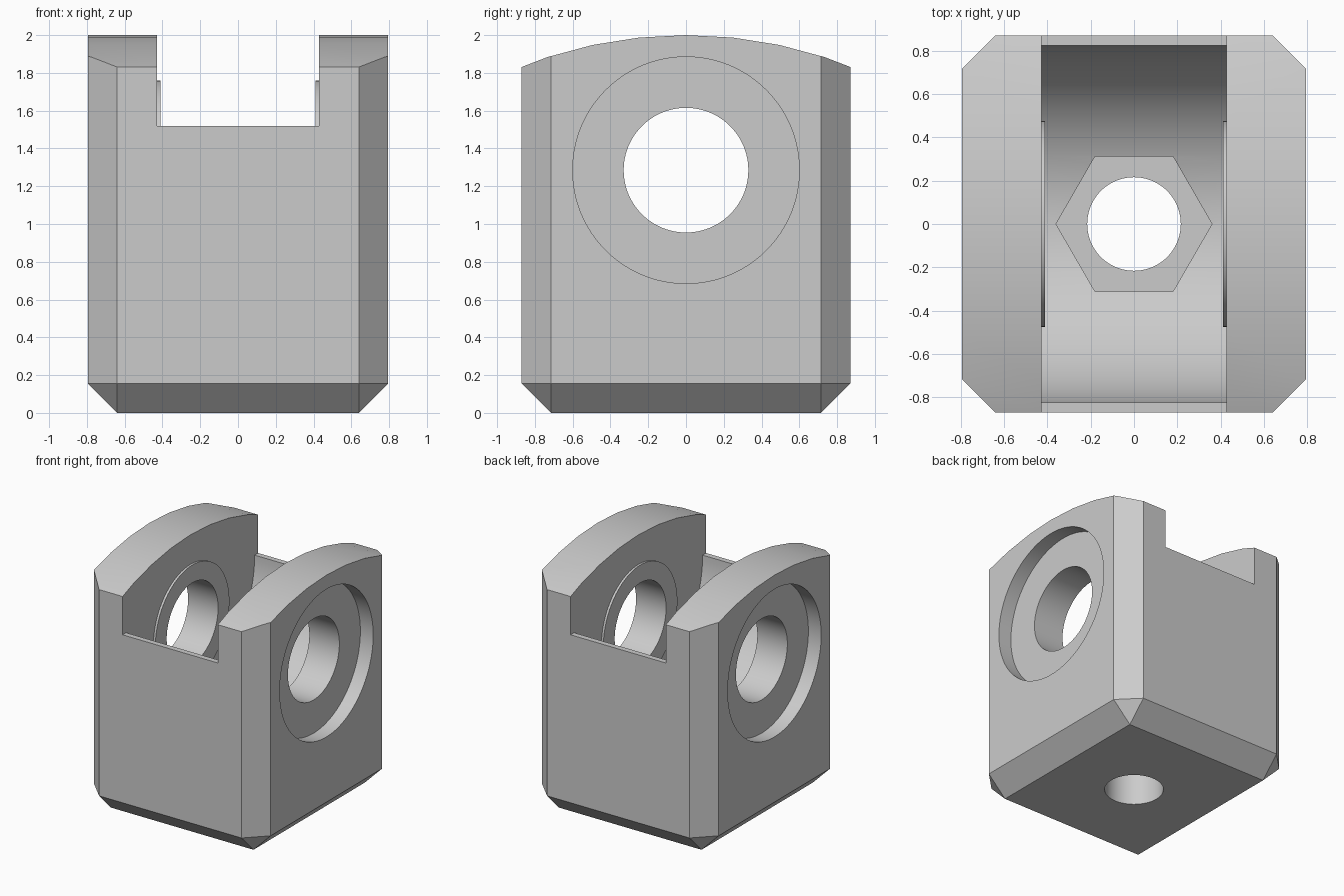
import bpy
import bmesh
import math
from mathutils import Matrix

cube = bpy.data.objects.get("Cube")
if cube:
    bpy.data.objects.remove(cube, do_unlink=True)

HALF_X, HALF_Y, CHAMFER = 0.795, 0.87, 0.155
AXLE_Z = 1.285
SLOT_X = 0.428
LIP_Z, LIP_Y = 1.52, 0.825

grey = bpy.data.materials.new("light_grey")
grey.use_nodes = True
COLOUR = (0.6, 0.6, 0.6, 1)
grey.diffuse_color = COLOUR
grey.node_tree.nodes["Principled BSDF"].inputs["Base Color"].default_value = COLOUR


def make_object(name, bm):
    bmesh.ops.recalc_face_normals(bm, faces=bm.faces)
    mesh = bpy.data.meshes.new(name)
    bm.to_mesh(mesh)
    bm.free()
    mesh.materials.append(grey)
    obj = bpy.data.objects.new(name, mesh)
    bpy.context.collection.objects.link(obj)
    return obj


def prism_x(name, profile, half):
    """Extrude a (y, z) profile along x, from -half to half."""
    bm = bmesh.new()
    face = bm.faces.new([bm.verts.new((-half, y, z)) for y, z in profile])
    moved = bmesh.ops.extrude_face_region(bm, geom=[face])["geom"]
    verts = [v for v in moved if isinstance(v, bmesh.types.BMVert)]
    bmesh.ops.translate(bm, verts=verts, vec=(2 * half, 0, 0))
    return make_object(name, bm)


def cylinder(name, radius, start, end, axis, sides=96):
    """Cylinder along x at axle height, or along z through the centre."""
    mid = (start + end) / 2
    if axis == "X":
        matrix = Matrix.Translation((mid, 0, AXLE_Z)) @ Matrix.Rotation(math.pi / 2, 4, "Y")
    else:
        matrix = Matrix.Translation((0, 0, mid))
    bm = bmesh.new()
    bmesh.ops.create_cone(bm, cap_ends=True, segments=sides, radius1=radius,
                          radius2=radius, depth=end - start, matrix=matrix)
    return make_object(name, bm)


def combine(target, tool, operation):
    """Apply a boolean and discard the tool."""
    mod = target.modifiers.new(operation, "BOOLEAN")
    mod.operation, mod.object, mod.solver = operation, tool, "EXACT"
    bpy.context.view_layer.update()
    graph = bpy.context.evaluated_depsgraph_get()
    result = bpy.data.meshes.new_from_object(target.evaluated_get(graph))
    target.modifiers.clear()
    target.data = result
    bpy.data.objects.remove(tool, do_unlink=True)


# Block with chamfered upright corners and a chamfered base
bm = bmesh.new()
in_x, in_y = HALF_X - CHAMFER, HALF_Y - CHAMFER
for sx in (-1, 1):
    for sy in (-1, 1):
        bm.verts.new((sx * in_x, sy * in_y, 0))
        for z in (CHAMFER, 2.3):
            bm.verts.new((sx * HALF_X, sy * in_y, z))
            bm.verts.new((sx * in_x, sy * HALF_Y, z))
bmesh.ops.convex_hull(bm, input=bm.verts)
bmesh.ops.dissolve_limit(bm, angle_limit=0.01, verts=bm.verts, edges=bm.edges)
body = make_object("fork_block", bm)

# Gently arched top
CROWN_R = 2.37
arch = [(CROWN_R * math.sin(a), 2 - CROWN_R * (1 - math.cos(a)))
        for a in (i * 0.105 for i in range(-4, 5))]
crown = prism_x("crown_shape", [(-arch[-1][0], -1), *arch, (arch[-1][0], -1)], 1.5)
combine(body, crown, "INTERSECT")

# Open slot with a rounded trough below
STEPS = 64
trough = [(-LIP_Y * math.cos(math.pi * i / STEPS), LIP_Z - LIP_Y * math.sin(math.pi * i / STEPS))
          for i in range(STEPS + 1)]
slot = prism_x("slot_cutter", [(-1.2, 2.5), (-1.2, LIP_Z), *trough, (1.2, LIP_Z), (1.2, 2.5)], SLOT_X)
combine(body, slot, "DIFFERENCE")

# Thin inner bosses and outer round recesses on both cheeks
for side in (-1, 1):
    boss = cylinder("boss", 0.475, *sorted((side * 0.41, side * 0.52)), "X")
    combine(body, boss, "UNION")
    recess = cylinder("recess_cutter", 0.6, *sorted((side * 0.68, side)), "X")
    combine(body, recess, "DIFFERENCE")

# Axle hole, nut pocket and bolt hole
combine(body, cylinder("axle_cutter", 0.33, -1.2, 1.2, "X"), "DIFFERENCE")
pocket = cylinder("nut_cutter", 0.36, 0.43, 1.1, "Z", sides=6)
pocket.data.transform(Matrix.Rotation(math.pi / 6, 4, "Z"))
combine(body, pocket, "DIFFERENCE")
combine(body, cylinder("bolt_cutter", 0.216, -0.3, 0.9, "Z"), "DIFFERENCE")

# Smooth curves, sharp edges
bpy.ops.object.select_all(action="DESELECT")
body.select_set(True)
bpy.context.view_layer.objects.active = body
bpy.ops.object.shade_smooth_by_angle(angle=math.radians(20))
